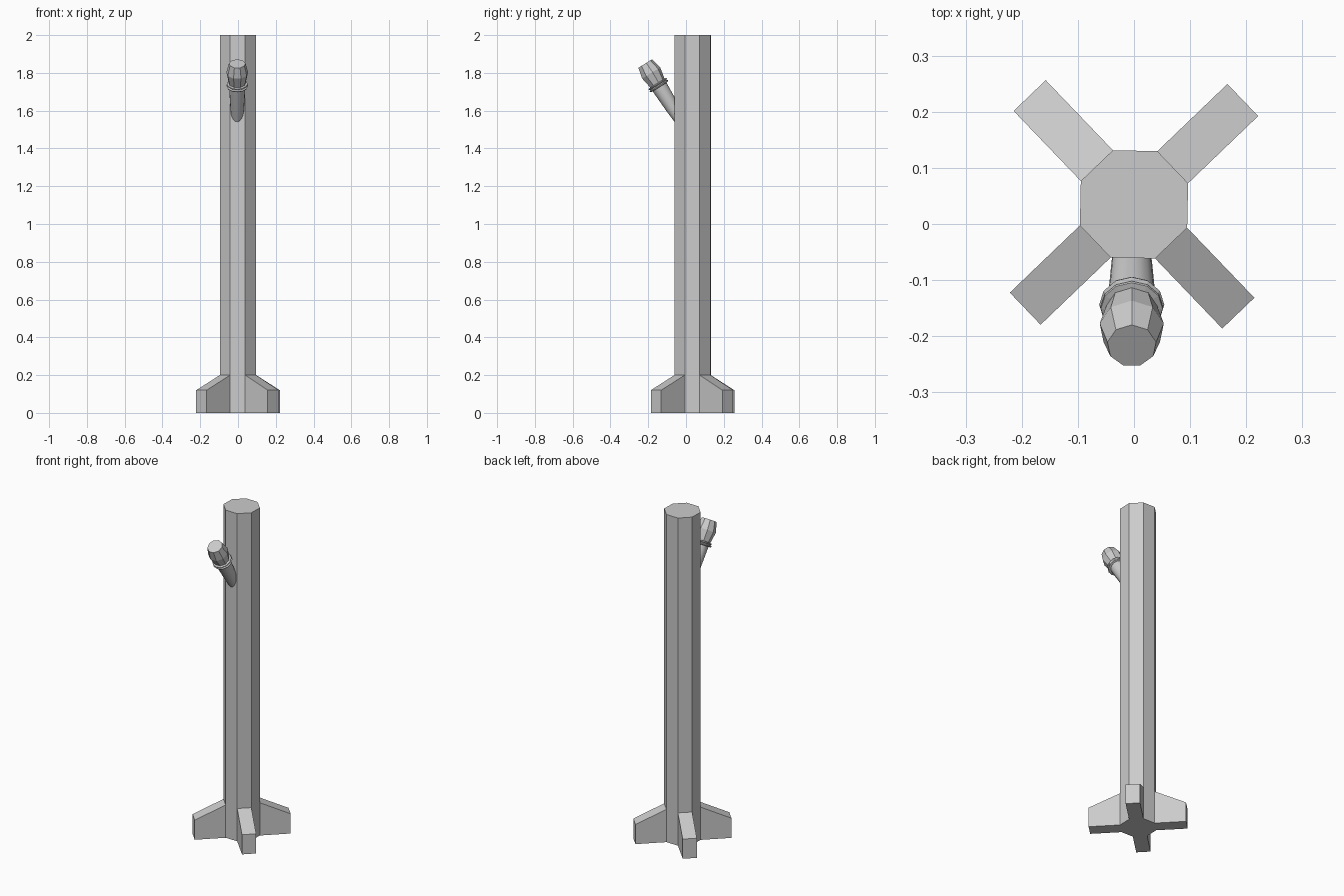
import bpy, bmesh, math
from mathutils import Vector, Matrix

if "Cube" in bpy.data.objects:
    bpy.data.objects.remove(bpy.data.objects["Cube"])


def finish(bm, name, smooth=None):
    bmesh.ops.recalc_face_normals(bm, faces=bm.faces)
    me = bpy.data.meshes.new(name)
    bm.to_mesh(me)
    bm.free()
    ob = bpy.data.objects.new(name, me)
    bpy.context.collection.objects.link(ob)
    if smooth:
        bpy.ops.object.select_all(action='DESELECT')
        bpy.context.view_layer.objects.active = ob
        ob.select_set(True)
        bpy.ops.object.shade_smooth_by_angle(angle=math.radians(smooth))
    return ob


def lathe(profile, sides, turn=0.0):
    """Capped rings from (radius, height) pairs."""
    bm = bmesh.new()
    rings = []
    for r, h in profile:
        rings.append([bm.verts.new((r * math.cos(turn + i * math.tau / sides),
                                    r * math.sin(turn + i * math.tau / sides), h))
                      for i in range(sides)])
    for a, b in zip(rings, rings[1:]):
        for i in range(sides):
            j = (i + 1) % sides
            bm.faces.new((a[i], a[j], b[j], b[i]))
    bm.faces.new(rings[0][::-1])
    bm.faces.new(rings[-1])
    return bm


# Octagonal post, with four feet extruded from its lower diagonal faces
R = 0.1035
twist = math.radians(-1.2)
bm = lathe([(R, 0), (R, 0.2), (R, 2)], 8, math.pi / 8 + twist)
bmesh.ops.recalc_face_normals(bm, faces=bm.faces)
feet = []
for f in bm.faces:
    c = f.calc_center_median()
    if abs(f.normal.z) < 0.1 and c.z < 0.15:
        a = math.atan2(c.y, c.x) - twist
        if abs(math.sin(2 * a)) > 0.9:
            feet.append((f, f.normal.copy()))
for f, n in feet:
    new = bmesh.ops.extrude_discrete_faces(bm, faces=[f])['faces'][0]
    for v in new.verts:
        v.co += n * 0.173
        if v.co.z > 0.1:
            v.co.z = 0.12
bmesh.ops.translate(bm, verts=bm.verts, vec=(0, 0.035, 0))
finish(bm, "post_with_feet")

# Tilted torch: stem, collar and faceted head share one axis
tilt = (Matrix.Translation(Vector((-0.004, -0.146, 1.735)))
        @ Matrix.Rotation(math.radians(32), 4, 'X'))
parts = [
    ("torch_stem", [(0.027, -0.25), (0.036, -0.15), (0.044, 0.0)], 16, 40),
    ("torch_collar", [(0.044, -0.012), (0.055, -0.010), (0.058, -0.004), (0.051, 0.001),
                      (0.056, 0.006), (0.055, 0.010), (0.045, 0.012)], 12, None),
    ("torch_head", [(0.045, 0.008), (0.058, 0.075), (0.044, 0.134)], 9, None),
]
for name, profile, sides, smooth in parts:
    bm = lathe(profile, sides, math.pi / 2)
    bm.transform(tilt)
    finish(bm, name, smooth)
